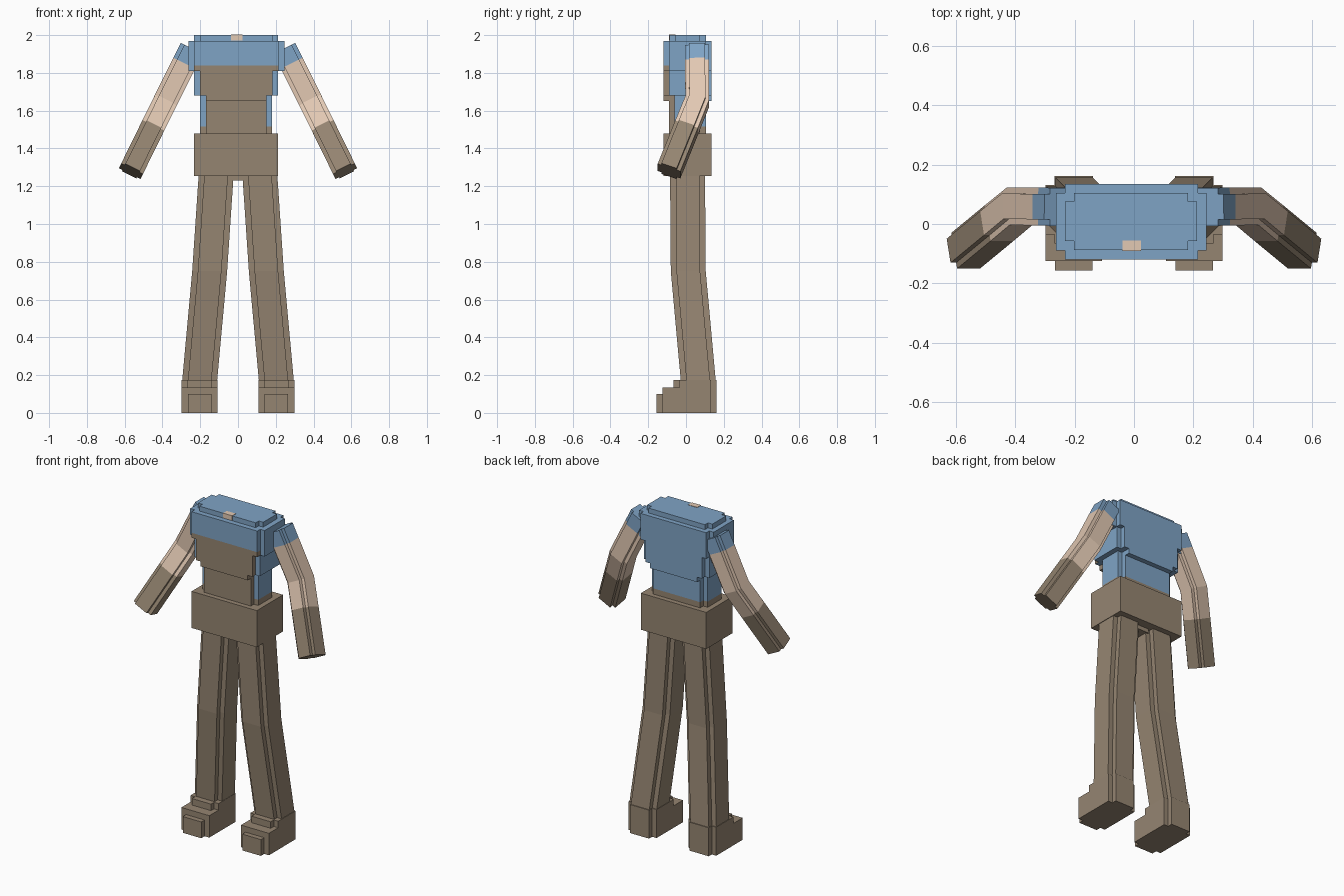
import bpy
from mathutils import Vector

cube = bpy.data.objects.get("Cube")
if cube:
    bpy.data.objects.remove(cube)


def material(name, srgb):
    colour = [(c / 255) ** 2.2 for c in srgb] + [1]
    m = bpy.data.materials.new(name)
    m.use_nodes = True
    m.diffuse_color = colour
    m.node_tree.nodes["Principled BSDF"].inputs["Base Color"].default_value = colour
    return m


BROWN = material("brown cloth", (148, 132, 113))
BLUE = material("blue cloth", (126, 162, 196))
SKIN = material("skin", (226, 200, 178))


def outline(a, b, n):
    """Rectangle of half sizes a, b with square notches n cut from the corners."""
    if n == 0:
        return [(-a, -b), (a, -b), (a, b), (-a, b)]
    quarter = [(a, b - n), (a - n, b - n), (a - n, b)]
    back = quarter + [(-x, y) for x, y in reversed(quarter)]
    return back + [(-x, -y) for x, y in back]


def loft(name, rings, mats, paint=None):
    """Skin rings of points; mats holds one material per span."""
    k = len(rings[0])
    verts = [p for ring in rings for p in ring]
    faces, spans = [], []
    for r in range(len(rings) - 1):
        for i in range(k):
            j = (i + 1) % k
            faces.append((r * k + i, r * k + j, (r + 1) * k + j, (r + 1) * k + i))
            spans.append(mats[r])
    faces += [tuple(reversed(range(k))), tuple(range(len(verts) - k, len(verts)))]
    spans += [mats[0], mats[-1]]
    mesh = bpy.data.meshes.new(name)
    mesh.from_pydata(verts, [], faces)
    used = [BROWN, BLUE, SKIN]
    for m in used:
        mesh.materials.append(m)
    for f, m in zip(mesh.polygons, spans):
        f.material_index = used.index(paint(f.center) or m if paint else m)
    ob = bpy.data.objects.new(name, mesh)
    bpy.context.collection.objects.link(ob)
    # consistent outward normals
    import bmesh
    bm = bmesh.new()
    bm.from_mesh(mesh)
    bmesh.ops.recalc_face_normals(bm, faces=bm.faces)
    bm.to_mesh(mesh)
    bm.free()
    return ob


def block(name, xs, ys, zs, mat, notch=0, paint=None):
    cx, cy = sum(xs) / 2, sum(ys) / 2
    shape = outline((xs[1] - xs[0]) / 2, (ys[1] - ys[0]) / 2, notch)
    rings = [[(cx + x, cy + y, z) for x, y in shape] for z in zs]
    return loft(name, rings, [mat] * (len(zs) - 1), paint)


STEP = 0.03

# Torso: brown front panel on a blue shirt
depth = (-0.12, 0.135)


def bib(c):
    return BROWN if c.y < -0.1 and c.z < 1.84 else None


block("neck_cap", (-0.232, 0.212), (-0.088, 0.105), (1.97, 2.0), BLUE, STEP)
block("neck_patch", (-0.038, 0.024), (-0.091, -0.055), (1.972, 2.002), SKIN)
block("chest_upper", (-0.262, 0.245), depth, (1.81, 1.84, 1.97), BLUE, STEP, bib)
block("chest_lower", (-0.232, 0.212), depth, (1.68, 1.81), BLUE, STEP, bib)
block("chest_front_hem", (-0.17, 0.15), (-0.12, -0.085), (1.65, 1.68), BROWN)
block("chest_back_hem", (-0.17, 0.15), (0.095, 0.135), (1.65, 1.68), BLUE)
block("waist", (-0.2, 0.18), (-0.09, 0.105), (1.48, 1.515, 1.68), BLUE, STEP,
      lambda c: BROWN if c.y < -0.07 or c.z < 1.51 else None)
block("pelvis", (-0.232, 0.212), (-0.12, 0.135), (1.255, 1.48), BROWN)
block("crotch", (-0.04, 0.04), (-0.06, 0.08), (1.23, 1.26), BROWN)

for side, s in (("left", 1), ("right", -1)):
    # Leg bent at the knee
    path = [(0.115, 0.008, 1.27), (0.15, 0.012, 0.75), (0.203, 0.065, 0.17)]
    rings = [[(s * (x + u), y + v, z) for u, v in outline(0.0925, 0.0925, STEP)]
             for x, y, z in path]
    loft(side + "_leg", rings, [BROWN, BROWN])

    # Stepped shoe
    cx = s * 0.203
    wide, narrow = (cx - 0.095, cx + 0.095), (cx - 0.063, cx + 0.063)
    block(side + "_shoe_heel", wide, (-0.065, 0.162), (0, 0.175), BROWN, STEP)
    block(side + "_shoe_middle", wide, (-0.125, 0.08), (0, 0.135), BROWN)
    block(side + "_shoe_toe", narrow, (-0.157, -0.12), (0, 0.1), BROWN)

    # Arm: sleeve, bare skin and glove along a bent path
    shoulder = Vector((s * 0.245, 0.058, 1.93))
    elbow = Vector((s * 0.385, 0.06, 1.65))
    hand = Vector((s * 0.567, -0.09, 1.28))
    upper, fore = (elbow - shoulder).normalized(), (hand - elbow).normalized()
    stations = [(shoulder, upper), (shoulder.lerp(elbow, 0.28), upper),
                (elbow, (upper + fore).normalized()),
                (elbow.lerp(hand, 0.38), fore), (hand, fore)]
    rings = []
    for p, d in stations:
        u = d.cross(Vector((0, 1, 0))).normalized()
        v = d.cross(u)
        rings.append([p + u * a + v * b for a, b in outline(0.064, 0.064, 0.021)])
    loft(side + "_arm", rings, [BLUE, SKIN, SKIN, BROWN])
